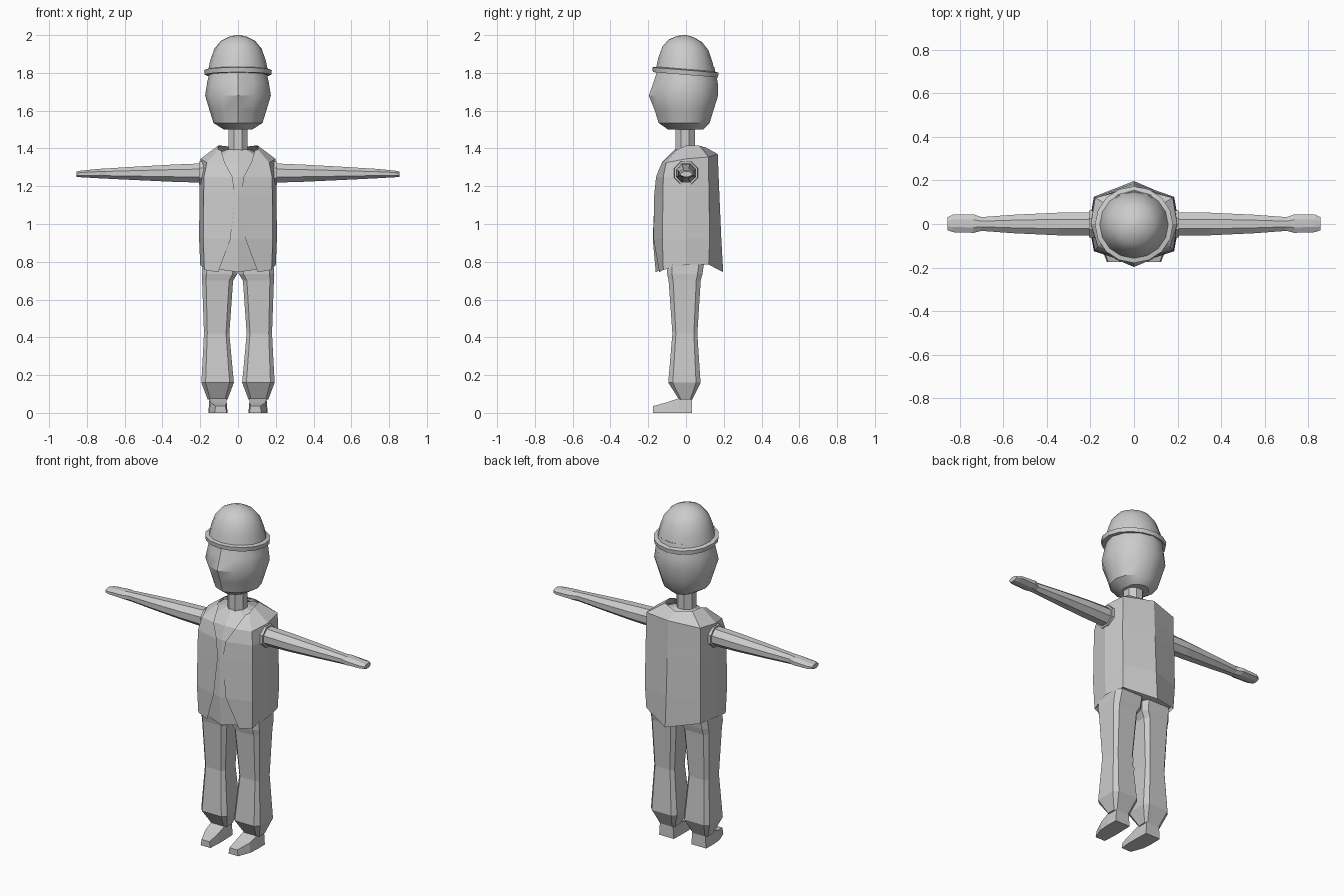
import bpy, bmesh, math
from mathutils import Vector

if "Cube" in bpy.data.objects:
    bpy.data.objects.remove(bpy.data.objects["Cube"])


def loft(name, rings, closed=True, caps=True, smooth=None, mirror=False):
    """Skin a list of equally long point rings into one object."""
    bm = bmesh.new()
    vs = [[bm.verts.new(p) for p in r] for r in rings]
    n = len(rings[0])
    for a, b in zip(vs, vs[1:]):
        for i in range(n if closed else n - 1):
            j = (i + 1) % n
            bm.faces.new((a[i], a[j], b[j], b[i]))
    if caps:
        bm.faces.new(vs[0])
        bm.faces.new(vs[-1])
    bmesh.ops.recalc_face_normals(bm, faces=bm.faces)
    me = bpy.data.meshes.new(name)
    bm.to_mesh(me)
    bm.free()
    ob = bpy.data.objects.new(name, me)
    bpy.context.collection.objects.link(ob)
    if mirror:
        mod = ob.modifiers.new("mirror", 'MIRROR')
        mod.use_mirror_merge = False
    if smooth:
        bpy.context.view_layer.objects.active = ob
        ob.select_set(True)
        bpy.ops.object.shade_smooth_by_angle(angle=math.radians(smooth))
        ob.select_set(False)
    return ob


def circle(n, start=-math.pi / 2):
    return [(math.cos(start + 2 * math.pi * i / n),
             math.sin(start + 2 * math.pi * i / n)) for i in range(n)]


def flip(p):
    return (-p[0], p[1], p[2])


# Torso half outlines, front opening -> back centre
def half_ring(z, ox, fy, w, cy, by, lift=0.0):
    cx = w - .022
    y = fy + (-cy - fy) * ox / cx
    return [(ox, y, z), (cx, -cy, z + lift * .3), (w, 0, z + lift),
            (cx, cy, z + lift), (0, by, z)]


halves = [
    half_ring(.745, .105, -.172, .200, .120, .197, .04),
    half_ring(.92, .04, -.185, .206, .125, .187),
    half_ring(1.15, .015, -.173, .204, .122, .177),
    half_ring(1.25, .03, -.166, .202, .120, .173),
    [(.07, -.128, 1.325), (.165, -.105, 1.325), (.198, 0, 1.345), (.178, .12, 1.355), (0, .168, 1.37)],
    [(.09, -.055, 1.39), (.105, -.045, 1.395), (.105, 0, 1.415), (.09, .07, 1.415), (0, .105, 1.405)],
]

# Open vest
loft("vest", [h + [flip(p) for p in h[-2::-1]] for h in halves],
     closed=False, caps=False)

# Shirt visible in the vest opening, just inside the vest
shirt = []
for h, fy in zip(halves[:5], (-.160, -.176, -.166, -.155, -.128)):
    side = [(x * .95, y * .95, z + (.012 if z < .85 else -.008)) for x, y, z in h[1:]]
    shirt.append([(0, fy, h[0][2])] + side + [flip(p) for p in side[-2::-1]])
shirt.append([(x * .06, y * .06, 1.395) for x, y in circle(8)])
loft("shirt", shirt)

# Neck
loft("neck", [[(x * .055, y * .056 - .005, z) for x, y in circle(8, math.pi / 8)]
              for z in (1.36, 1.54)])

# Head with a ridged face: z, half width, front, back
head = []
for z, w, f, b in ((1.50, .075, .095, .09), (1.535, .13, .145, .125),
                   (1.60, .15, .165, .145), (1.68, .174, .197, .17),
                   (1.75, .163, .172, .168), (1.83, .145, .145, .15)):
    head.append([(x * w, (y * b if y > 0 else y * f * (1 if y < -.99 else .94)), z)
                 for x, y in circle(12)])
loft("head", head, smooth=33)

# Helmet with a slightly tilted brim
helmet = []
for r, z in ((.15, 1.79), (.176, 1.79), (.179, 1.815), (.157, 1.82), (.146, 1.87),
             (.124, 1.93), (.09, 1.97), (.045, 1.992), (.008, 2.0)):
    helmet.append([(x * r, y * r * .98 - .003, z - .08 * y * r) for x, y in circle(16)])
loft("helmet", helmet, smooth=35)

# Arms with flat hands: x, y centre, y half, z centre, z half
arm = []
for x, yc, yh, zc, zh in ((.17, 0, .056, 1.27, .056), (.35, 0, .056, 1.269, .049),
                          (.55, 0, .046, 1.268, .038), (.70, 0, .034, 1.267, .029),
                          (.735, .002, .046, 1.267, .027), (.83, .003, .044, 1.265, .019),
                          (.855, .001, .032, 1.264, .015)):
    arm.append([(x, yc + a * yh, zc + b * zh) for a, b in circle(8, math.pi / 8)])
loft("arm", arm, mirror=True)

# Arm hole edges of the vest
loft("sleeve_edge", [[(x, a * r, 1.27 + b * r) for a, b in circle(8, math.pi / 8)]
                     for x, r in ((.165, .07), (.206, .066))], mirror=True)

# Trouser legs: z, inner x, outer x, front y, back y
outline = [(-.74, -1), (.74, -1), (1, -.72), (1, .72), (.74, 1),
           (-.74, 1), (-1, .72), (-1, -.72)]
leg = []
for z, xi, xo, yf, yb in ((.82, .0, .185, -.10, .10), (.735, .004, .192, -.10, .087),
                          (.70, .026, .190, -.092, .078), (.42, .046, .180, -.072, .06),
                          (.16, .022, .194, -.094, .077), (.07, .056, .160, -.036, .032)):
    cx, hx, cy, hy = (xi + xo) / 2, (xo - xi) / 2, (yf + yb) / 2, (yb - yf) / 2
    leg.append([(cx + a * hx, cy + b * hy, z) for a, b in outline])
loft("trouser_leg", leg, mirror=True)

# Shoes, heel to toe: y, inner x, outer x, height
loft("shoe", [[(xi, y, 0), (xo, y, 0), (xo - .006, y, h), (xi + .006, y, h)]
              for y, xi, xo, h in ((.032, .058, .155, .085), (-.036, .056, .157, .078),
                                   (-.10, .055, .152, .056), (-.175, .060, .124, .036))],
     mirror=True)
